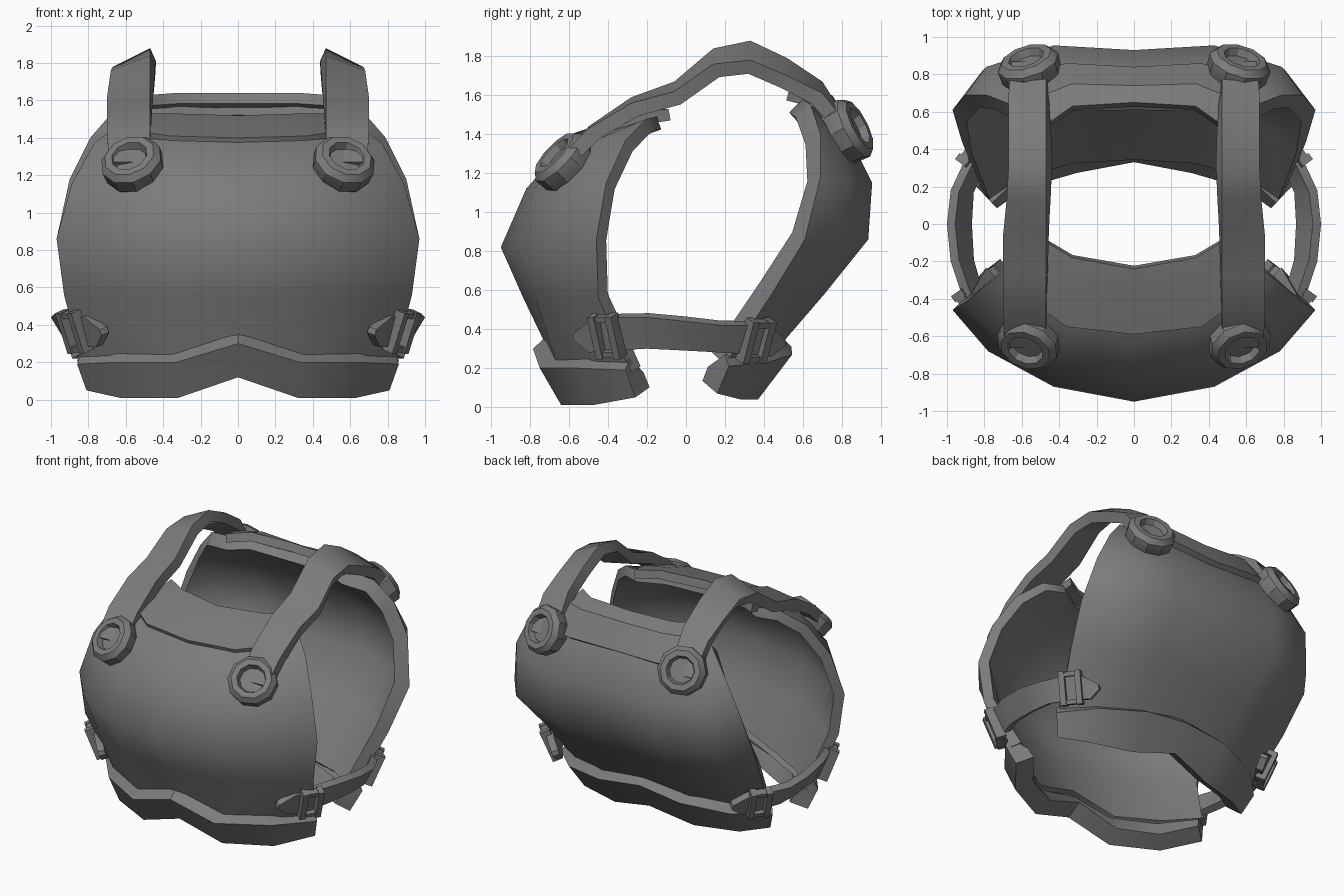
import bpy, bmesh, math
from mathutils import Vector, Matrix

if "Cube" in bpy.data.objects:
    bpy.data.objects.remove(bpy.data.objects["Cube"])

CORE = Vector((0, 0, 0.85))
dark = bpy.data.materials.new("dark_grey")
dark.diffuse_color = (.2, .2, .2, 1)
dark.use_nodes = True
dark.node_tree.nodes["Principled BSDF"].inputs["Base Color"].default_value = dark.diffuse_color


def finish(name, bm, thickness=0.0, angle=30):
    """Mirror across x, thicken inwards, bake and shade."""
    me = bpy.data.meshes.new(name)
    bm.to_mesh(me)
    bm.free()
    me.materials.append(dark)
    ob = bpy.data.objects.new(name, me)
    bpy.context.collection.objects.link(ob)
    mir = ob.modifiers.new("mirror", 'MIRROR')
    mir.merge_threshold = 0.002
    if thickness:
        sol = ob.modifiers.new("solid", 'SOLIDIFY')
        sol.thickness, sol.offset = thickness, -1
        sol.use_even_offset = True
    bpy.ops.object.select_all(action='DESELECT')
    ob.select_set(True)
    bpy.context.view_layer.objects.active = ob
    bpy.ops.object.convert(target='MESH')
    bpy.ops.object.shade_smooth_by_angle(angle=math.radians(angle))
    return ob


def loft(name, rows, thickness, angle=30):
    """Skin a grid of points, normals facing away from the body core."""
    bm = bmesh.new()
    grid = [[bm.verts.new(p) for p in row] for row in rows]
    for a, b in zip(grid, grid[1:]):
        for i in range(len(a) - 1):
            bm.faces.new((a[i], a[i + 1], b[i + 1], b[i]))
    bm.normal_update()
    if sum(f.normal.dot(f.calc_center_median() - CORE) * f.calc_area() for f in bm.faces) < 0:
        bmesh.ops.reverse_faces(bm, faces=bm.faces[:])
    return finish(name, bm, thickness, angle)


# Chest plate
loft("chest_plate", [
    [(0, -.70, .28), (.34, -.65, .18), (.64, -.48, .18), (.83, -.28, .18)],
    [(0, -.83, .55), (.40, -.77, .55), (.72, -.60, .55), (.93, -.45, .56)],
    [(0, -.95, .82), (.43, -.87, .82), (.78, -.68, .82), (.97, -.46, .86)],
    [(0, -.82, 1.12), (.41, -.77, 1.13), (.72, -.61, 1.13), (.89, -.41, 1.15)],
    [(0, -.60, 1.37), (.36, -.56, 1.38), (.62, -.44, 1.38), (.77, -.31, 1.37)],
    [(0, -.30, 1.46), (.33, -.24, 1.48), (.49, -.15, 1.49), (.63, -.20, 1.48)],
], .07, 55)

# Back plate
loft("back_plate", [
    [(0, .42, .26), (.34, .40, .22), (.65, .31, .22), (.82, .20, .22)],
    [(0, .69, .58), (.40, .71, .58), (.74, .58, .58), (.92, .44, .58)],
    [(0, .91, .86), (.43, .935, .86), (.81, .82, .86), (.97, .61, .86)],
    [(0, .93, 1.15), (.43, .955, 1.15), (.79, .84, 1.16), (.90, .69, 1.18)],
    [(0, .81, 1.40), (.37, .83, 1.40), (.66, .76, 1.40), (.79, .69, 1.40)],
    [(0, .69, 1.58), (.33, .68, 1.59), (.49, .60, 1.58), (.66, .64, 1.55)],
], .10, 55)

# Waist bands: lip, outer top edge, bottom edge
loft("front_waist_band", [
    [(0, -.72, .36), (.33, -.67, .25), (.65, -.50, .25), (.84, -.29, .25)],
    [(0, -.785, .30), (.33, -.75, .20), (.66, -.56, .20), (.86, -.31, .19)],
    [(0, -.68, .12), (.32, -.64, .01), (.63, -.48, .01), (.81, -.26, .05)],
], .13)
loft("back_waist_band", [
    [(0, .48, .37), (.33, .48, .31), (.65, .35, .28), (.84, .20, .27)],
    [(0, .54, .31), (.33, .545, .27), (.66, .42, .23), (.86, .22, .21)],
    [(0, .43, .12), (.32, .37, .04), (.63, .28, .04), (.80, .16, .07)],
], .12)

# Neck collars
loft("front_collar", [
    [(0, -.59, 1.40), (.36, -.55, 1.41), (.50, -.45, 1.43)],
    [(0, -.36, 1.48), (.35, -.30, 1.50), (.49, -.22, 1.51)],
    [(0, -.24, 1.52), (.33, -.18, 1.53), (.48, -.09, 1.53)],
], .06)
loft("back_collar", [
    [(0, .84, 1.42), (.36, .86, 1.43), (.50, .82, 1.43)],
    [(0, .74, 1.59), (.33, .75, 1.60), (.48, .69, 1.59)],
    [(0, .65, 1.64), (.33, .63, 1.64), (.47, .53, 1.63)],
], .06)

# Shoulder straps: y, z of the inner edge, drop of the outer edge, outer x
shoulder = [(-.66, 1.27, 0, .69), (-.50, 1.44, .01, .70), (-.28, 1.59, .03, .70),
            (-.06, 1.67, .05, .70), (.14, 1.84, .08, .68), (.33, 1.88, .10, .67),
            (.52, 1.79, .09, .67), (.70, 1.67, .06, .67), (.87, 1.40, 0, .66)]
loft("shoulder_straps", [[(.47, y, z), (xo, y, z - d)] for y, z, d, xo in shoulder], .075, 35)

# Side straps: y, top x, top z, bottom x, bottom z
side = [(-.58, .74, .375, .73, .345), (-.50, .82, .44, .76, .28), (-.38, .92, .46, .85, .29),
        (-.20, .98, .46, .90, .30), (0, 1.0, .44, .91, .29), (.18, .98, .42, .90, .28),
        (.33, .91, .42, .83, .27), (.44, .83, .41, .75, .26), (.51, .74, .345, .73, .315)]
loft("side_straps", [[(xt, y, zt), (xb, y, zb)] for y, xt, zt, xb, zb in side], .05)


def buckle(name, centre, along, up):
    """Rectangular frame lying flat on the side strap."""
    t = Vector(along).normalized()
    n = t.cross(Vector(up)).normalized()
    if n.x < 0:
        n = -n
    u = n.cross(t)
    frame = Matrix((t, u, n)).transposed().to_4x4()
    frame.translation = centre
    bm = bmesh.new()
    for pos, size in (((-.055, 0, 0), (.04, .23, .07)), ((.055, 0, 0), (.04, .23, .07)),
                      ((0, .095, 0), (.11, .03, .05)), ((0, -.095, 0), (.11, .03, .05))):
        m = frame @ Matrix.Translation(pos) @ Matrix.Diagonal((*size, 1))
        bmesh.ops.create_cube(bm, size=1, matrix=m)
    bmesh.ops.recalc_face_normals(bm, faces=bm.faces)
    finish(name, bm)


buckle("front_buckles", (.875, -.405, .365), (.085, .12, 0), (.08, 0, .17))
buckle("back_buckles", (.85, .36, .34), (-.085, .11, 0), (.08, 0, .15))


def rivet(name, centre, normal, sides=10):
    """Chamfered round stud with a recessed middle, turned from a profile."""
    profile = [(.14, -.09), (.165, -.05), (.17, .025), (.14, .06), (.10, .06), (.085, .02)]
    frame = Vector(normal).to_track_quat('Z', 'Y').to_matrix().to_4x4()
    frame.translation = centre
    bm = bmesh.new()
    rings = [[bm.verts.new(frame @ Vector((r * math.cos(k * math.tau / sides),
                                           r * math.sin(k * math.tau / sides), h)))
              for k in range(sides)] for r, h in profile]
    for a, b in zip(rings, rings[1:]):
        for k in range(sides):
            j = (k + 1) % sides
            bm.faces.new((a[k], a[j], b[j], b[k]))
    bm.faces.new(rings[0][::-1])
    bm.faces.new(rings[-1])
    finish(name, bm)


rivet("front_rivets", (.565, -.635, 1.265), (.28, -.70, .67))
rivet("back_rivets", (.56, .84, 1.42), (.28, .86, .44))
